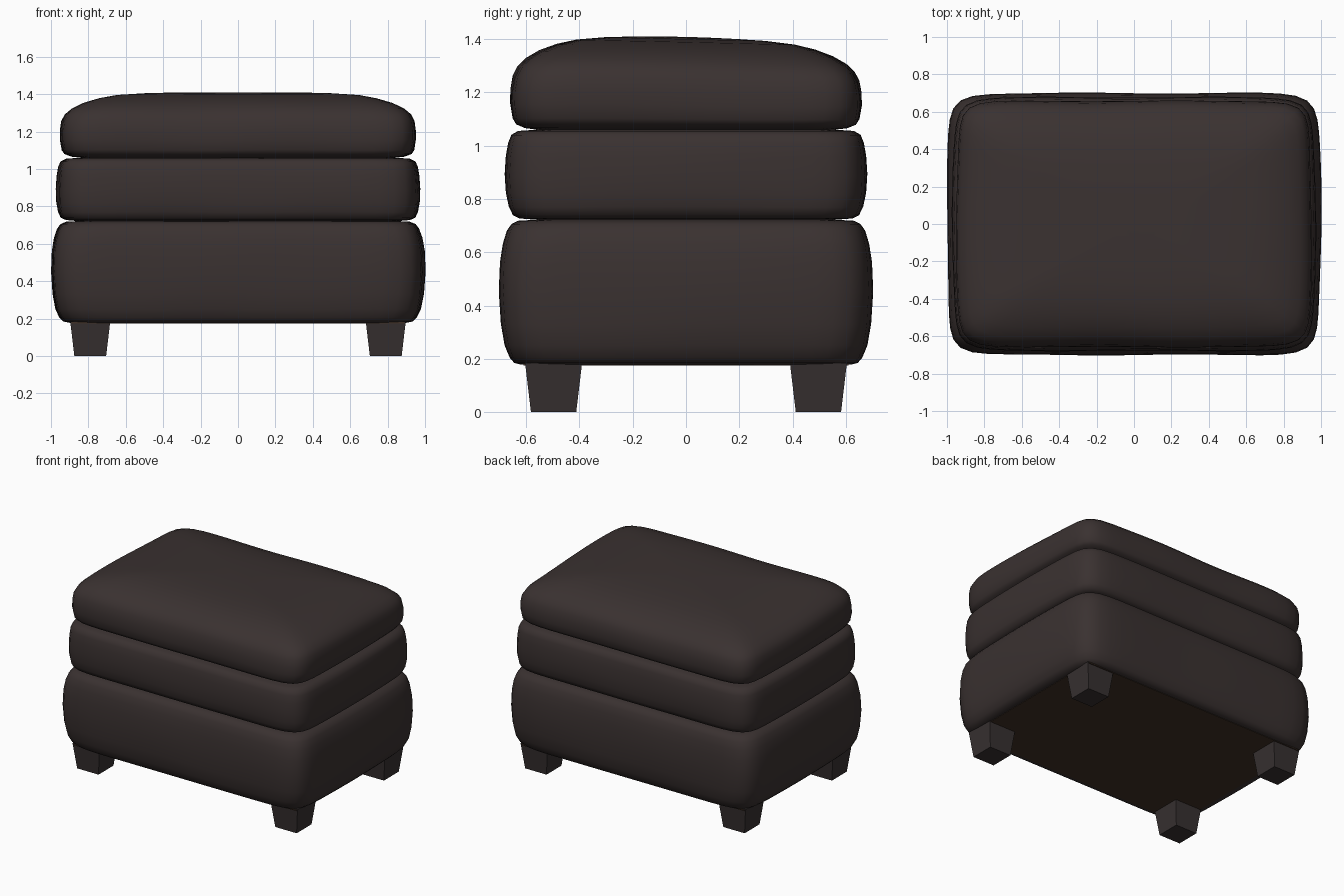
import bpy, bmesh, math

if "Cube" in bpy.data.objects:
    bpy.data.objects.remove(bpy.data.objects["Cube"])


def material(name, rgb):
    m = bpy.data.materials.new(name)
    m.diffuse_color = (*rgb, 1)
    m.use_nodes = True
    m.node_tree.nodes["Principled BSDF"].inputs["Base Color"].default_value = m.diffuse_color
    return m


LEATHER = material("dark brown leather", (0.042, 0.031, 0.030))
LEG = material("dark leg wood", (0.038, 0.030, 0.030))
LINING = material("brown lining", (0.050, 0.030, 0.019))


def finish(name, bm, mat, smooth=True):
    bmesh.ops.recalc_face_normals(bm, faces=bm.faces)
    me = bpy.data.meshes.new(name)
    bm.to_mesh(me)
    bm.free()
    me.materials.append(mat)
    ob = bpy.data.objects.new(name, me)
    bpy.context.collection.objects.link(ob)
    if smooth:
        bpy.ops.object.select_all(action='DESELECT')
        ob.select_set(True)
        bpy.context.view_layer.objects.active = ob
        bpy.ops.object.shade_smooth_by_angle(angle=math.radians(50))
    return ob


def section(hx, hy, n=12, seg=20):
    """Rounded rectangle with gently bulging sides."""
    square = []
    for k in range(seg):
        t = -1 + 2 * k / seg
        square.append((1, t))
    square += [(-v, u) for u, v in square] + [(-u, -v) for u, v in square] \
        + [(v, -u) for u, v in square]
    pts = []
    for u, v in square:
        s = (abs(u) ** n + abs(v) ** n) ** (-1 / n)
        u, v = u * s, v * s
        pts.append((hx * u * (1 - 0.02 * v * v), hy * v))
    return pts


def cushion(name, profile, tilt=0.0, phase=0.0):
    """Skin rounded sections; profile rows are (z, half width, half depth)."""
    bm = bmesh.new()
    z0, z1 = profile[0][0], profile[-1][0]
    rings = []
    for z, hx, hy in profile:
        f = (z - z0) / (z1 - z0)
        ring = []
        for x, y in section(hx, hy):
            # slight softness of the stuffed leather
            w = 0.004 * math.sin(7 * x + 5 * y + phase) * math.sin(math.pi * f)
            ring.append(bm.verts.new((x * (1 + w), y * (1 + w), z + w - tilt * y * f)))
        rings.append(ring)
    for a, b in zip(rings, rings[1:]):
        for i in range(len(a)):
            j = (i + 1) % len(a)
            bm.faces.new((a[i], a[j], b[j], b[i]))
    bm.faces.new(rings[0])
    bm.faces.new(rings[-1])
    return finish(name, bm, LEATHER)


# Three stacked cushions
cushion("base_cushion", [
    (0.178, 0.90, 0.62), (0.185, 0.935, 0.645), (0.205, 0.955, 0.662),
    (0.25, 0.977, 0.680), (0.33, 0.992, 0.693), (0.45, 1.0, 0.70),
    (0.56, 0.996, 0.696), (0.63, 0.985, 0.686), (0.68, 0.968, 0.672),
    (0.705, 0.95, 0.655), (0.718, 0.92, 0.63), (0.722, 0.85, 0.56)])
cushion("middle_cushion", [
    (0.722, 0.86, 0.56), (0.727, 0.92, 0.625), (0.74, 0.948, 0.650),
    (0.77, 0.961, 0.664), (0.82, 0.969, 0.674), (0.89, 0.971, 0.678),
    (0.96, 0.967, 0.674), (1.01, 0.960, 0.666), (1.04, 0.948, 0.655),
    (1.055, 0.92, 0.63), (1.06, 0.85, 0.56)], phase=1.5)
cushion("top_cushion", [
    (1.06, 0.84, 0.56), (1.066, 0.89, 0.605), (1.08, 0.928, 0.638),
    (1.10, 0.942, 0.650), (1.15, 0.950, 0.658), (1.20, 0.950, 0.657),
    (1.25, 0.943, 0.648), (1.285, 0.925, 0.630), (1.315, 0.89, 0.600),
    (1.345, 0.83, 0.550), (1.37, 0.75, 0.485), (1.388, 0.66, 0.41),
    (1.40, 0.50, 0.30), (1.405, 0.32, 0.19), (1.408, 0.12, 0.07)],
    tilt=0.025, phase=3.0)

# Lining under the base
bm = bmesh.new()
bmesh.ops.create_cube(bm, size=1)
for v in bm.verts:
    v.co = (v.co.x * 1.78, v.co.y * 1.22, 0.179 + v.co.z * 0.008)
finish("bottom_lining", bm, LINING, smooth=False)

# Four tapered square legs
for sx, side in ((-1, "left"), (1, "right")):
    for sy, end in ((-1, "front"), (1, "back")):
        bm = bmesh.new()
        bmesh.ops.create_cube(bm, size=2)
        for v in bm.verts:
            top = v.co.z > 0
            h = 0.107 if top else 0.085
            v.co = (sx * 0.79 + v.co.x * h, sy * 0.497 + v.co.y * h,
                    0.185 if top else 0)
        finish(f"{end}_{side}_leg", bm, LEG, smooth=False)
